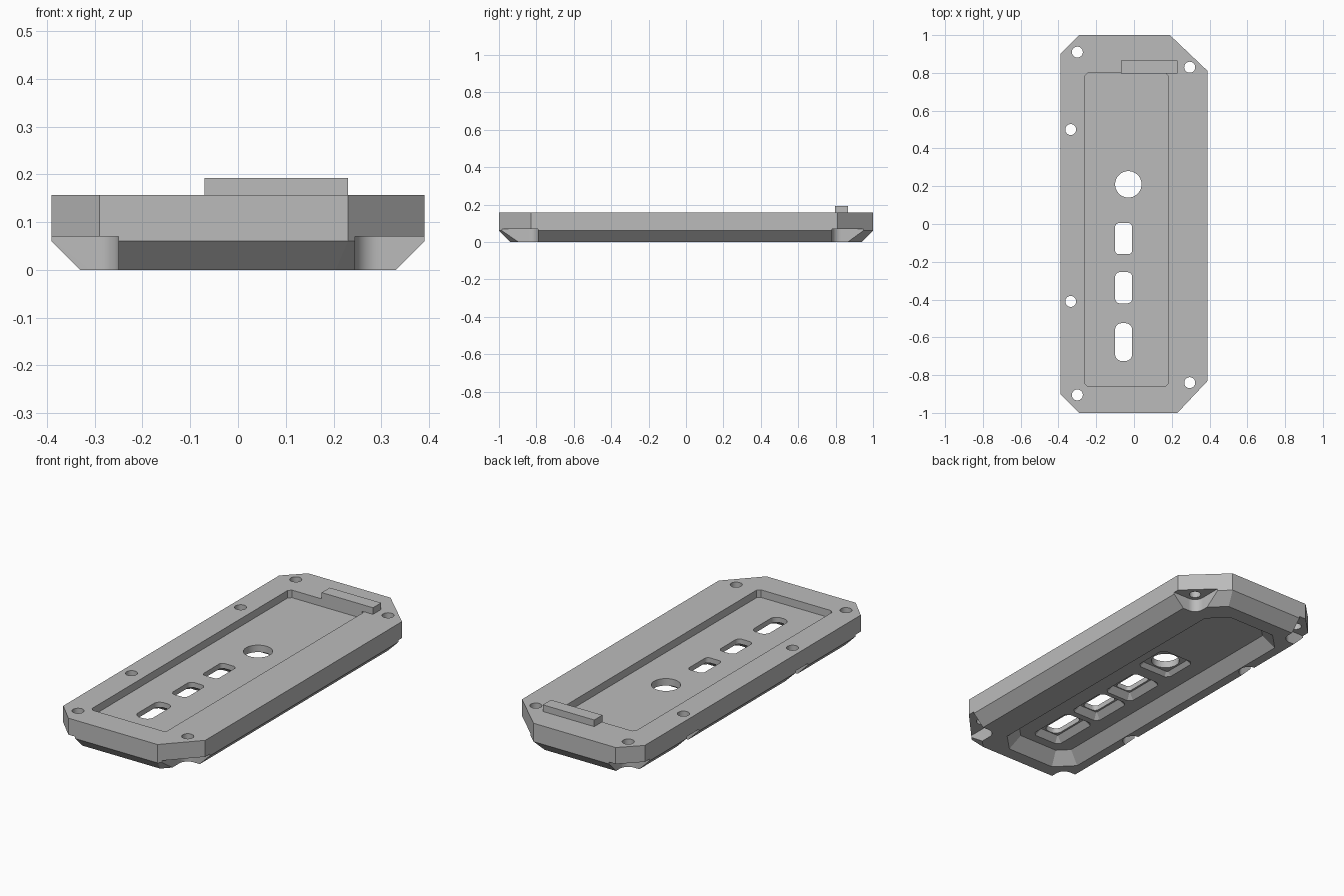
import bpy, bmesh, math
from mathutils import Vector

cube = bpy.data.objects.get("Cube")
if cube:
    bpy.data.objects.remove(cube, do_unlink=True)

grey = bpy.data.materials.new("plain grey")
grey.use_nodes = True
colour = (0.5, 0.5, 0.5, 1)
grey.diffuse_color = colour
grey.node_tree.nodes["Principled BSDF"].inputs["Base Color"].default_value = colour


def loft(name, rings):
    """Closed solid through (profile, z) rings with equal point counts."""
    bm = bmesh.new()
    loops = [[bm.verts.new((x, y, z)) for x, y in pts] for pts, z in rings]
    bm.faces.new(loops[0])
    bm.faces.new(loops[-1])
    for a, b in zip(loops, loops[1:]):
        for i in range(len(a)):
            j = (i + 1) % len(a)
            bm.faces.new((a[i], a[j], b[j], b[i]))
    bmesh.ops.recalc_face_normals(bm, faces=bm.faces)
    mesh = bpy.data.meshes.new(name)
    bm.to_mesh(mesh)
    bm.free()
    mesh.materials.append(grey)
    obj = bpy.data.objects.new(name, mesh)
    bpy.context.collection.objects.link(obj)
    return obj


def inset(pts, d):
    """Move each side of a counterclockwise convex profile inward by d."""
    out = []
    for i, p in enumerate(pts):
        p = Vector(p)
        e1 = (p - Vector(pts[i - 1])).normalized()
        e2 = (Vector(pts[(i + 1) % len(pts)]) - p).normalized()
        n1, n2 = Vector((-e1.y, e1.x)), Vector((-e2.y, e2.x))
        out.append(tuple(p + (n1 + n2) * d / (1 + n1.dot(n2))))
    return out


def rect(x0, x1, y0, y1, r, segs=1):
    """Counterclockwise rectangle with cut (one segment) or round corners."""
    pts = []
    corners = ((x1 - r, y1 - r), (x0 + r, y1 - r), (x0 + r, y0 + r), (x1 - r, y0 + r))
    for k, (cx, cy) in enumerate(corners):
        for s in range(segs + 1):
            a = math.pi / 2 * (k + s / segs)
            pts.append((cx + r * math.cos(a), cy + r * math.sin(a)))
    return pts


def circle(cx, cy, r, n=40):
    return [(cx + r * math.cos(math.tau * i / n), cy + r * math.sin(math.tau * i / n))
            for i in range(n)]


def cut(target, rings):
    cutter = loft("cutter", rings)
    cutter.hide_render = True
    mod = target.modifiers.new("cut", "BOOLEAN")
    mod.operation, mod.solver, mod.object = "DIFFERENCE", "EXACT", cutter
    dg = bpy.context.evaluated_depsgraph_get()
    mesh = bpy.data.meshes.new_from_object(target.evaluated_get(dg))
    target.modifiers.clear()
    target.data = mesh
    bpy.data.objects.remove(cutter, do_unlink=True)


# Plate with uneven cut corners and a bevelled underside
TOP, EDGE = 0.157, 0.06
outline = [(0.39, -0.83), (0.39, 0.81), (0.19, 1), (-0.29, 1),
           (-0.39, 0.9), (-0.39, -0.9), (-0.29, -1), (0.23, -1)]
plate = loft("base_plate", [(inset(outline, EDGE), 0), (outline, EDGE), (outline, TOP)])

# Shallow pocket on top
FLOOR = 0.117
cut(plate, [(rect(-0.26, 0.18, -0.86, 0.8, 0.015), z) for z in (FLOOR, 0.3)])

# Sloped recess underneath
under = rect(-0.28, 0.18, -0.87, 0.86, 0.09)
cut(plate, [(inset(under, -0.02), -0.02), (inset(under, EDGE), EDGE)])

# Round opening with its square tapered seat
cx, cy = -0.03, 0.21
seat = rect(cx - 0.1, cx + 0.1, cy - 0.1, cy + 0.1, 0.02)
cut(plate, [(inset(seat, -0.02), 0.04), (inset(seat, 0.02), 0.08)])
cut(plate, [(circle(cx, cy, 0.07), z) for z in (-0.1, 0.3)])

# Three slots with tapered seats
for y0, y1, r in ((-0.16, 0.005, 0.02), (-0.42, -0.255, 0.025), (-0.725, -0.525, 0.035)):
    seat = rect(-0.14, 0.03, y0 - 0.035, y1 + 0.035, 0.02)
    cut(plate, [(inset(seat, -0.01), 0.05), (inset(seat, 0.03), 0.09)])
    cut(plate, [(rect(-0.1, -0.01, y0, y1, r, 6), z) for z in (-0.1, 0.3)])

# Corner screw seats, open to the outside, and their holes
SEAT, R = 0.07, 0.05
for x, y in ((-0.3, 0.91), (0.295, 0.83), (0.295, -0.84), (-0.3, -0.905)):
    sx, sy = math.copysign(1, x), math.copysign(1, y)
    notch = [(x + sx * 0.3, y + sy * 0.3), (x - sx * R, y + sy * 0.3)]
    for i in range(13):
        a = math.pi / 2 * i / 12
        notch.append((x - sx * R * math.cos(a), y - sy * R * math.sin(a)))
    notch.append((x + sx * 0.3, y - sy * R))
    cut(plate, [(notch, z) for z in (-0.1, SEAT)])
    cut(plate, [(circle(x, y, 0.029), z) for z in (-0.2, 0.3)])

# Side screw seats and their holes
for y in (0.5, -0.41):
    x = -0.335
    notch = [(x - 0.2, y - R)]
    for i in range(21):
        a = math.pi * (i / 20 - 0.5)
        notch.append((x + R * math.cos(a), y + R * math.sin(a)))
    notch.append((x - 0.2, y + R))
    cut(plate, [(notch, z) for z in (-0.1, SEAT)])
    cut(plate, [(circle(x, y, 0.029), z) for z in (-0.2, 0.3)])

# Raised bar behind the pocket
bar = [(-0.07, 0.797), (0.23, 0.797), (0.23, 0.865), (-0.07, 0.865)]
loft("raised_bar", [(bar, TOP - 0.002), (bar, 0.192)])

# Smooth the round walls, keep edges sharp
bpy.ops.object.select_all(action="DESELECT")
plate.select_set(True)
bpy.context.view_layer.objects.active = plate
bpy.ops.object.shade_smooth_by_angle(angle=math.radians(25))
